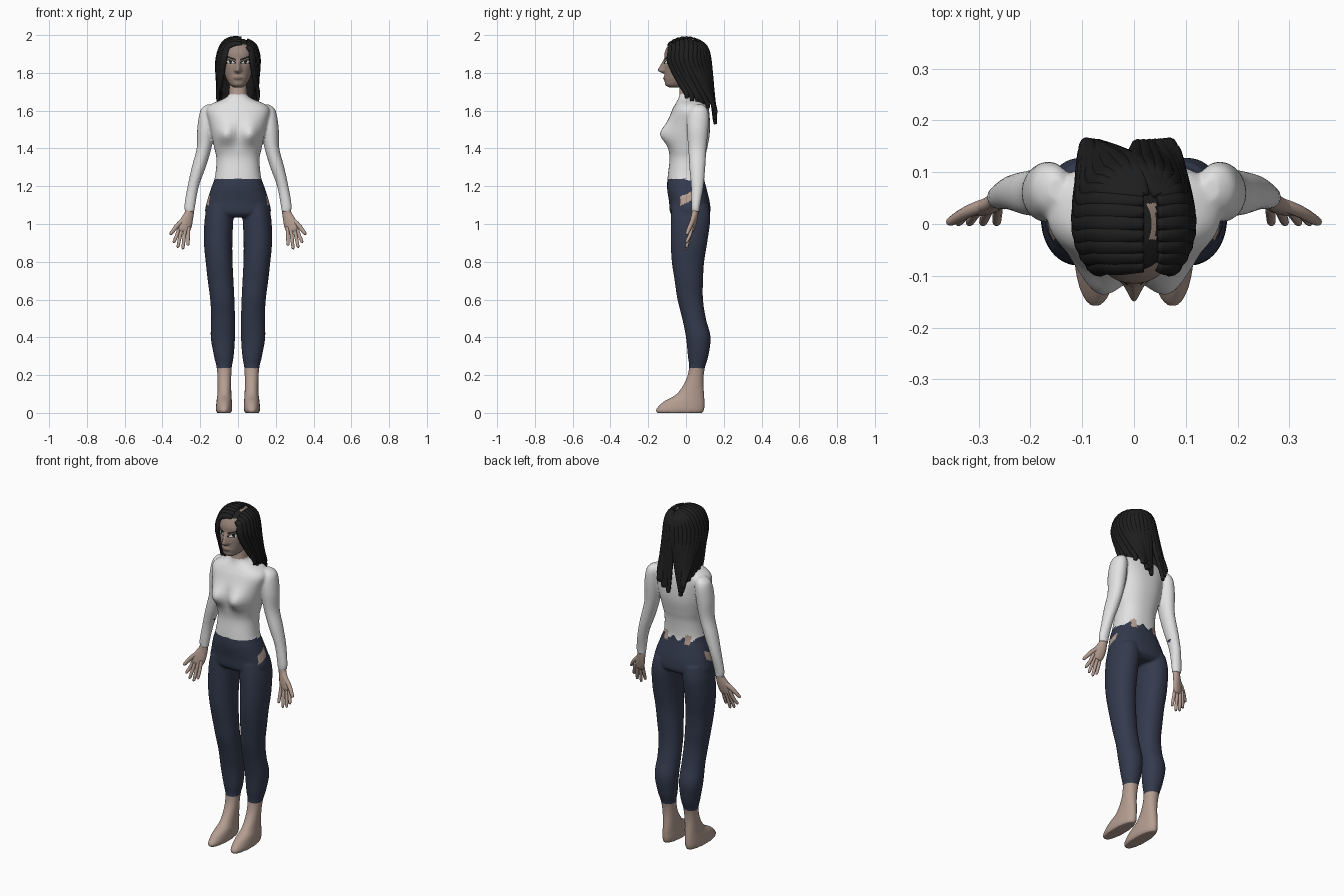
import bpy, bmesh, math
from mathutils import Vector

if "Cube" in bpy.data.objects:
    bpy.data.objects.remove(bpy.data.objects["Cube"])

def mat(name, r, g, b):
    m = bpy.data.materials.new(name)
    m.diffuse_color = (r, g, b, 1)
    m.use_nodes = True
    m.node_tree.nodes["Principled BSDF"].inputs["Base Color"].default_value = m.diffuse_color
    return m

SKIN = mat("skin", .46, .34, .285)
FACE = mat("face_skin", .33, .245, .205)
SHIRT = mat("shirt_white", .76, .76, .76)
PANTS = mat("trouser_navy", .034, .043, .075)
HAIR = mat("hair_black", .013, .013, .013)
WHITE = mat("eye_white", .7, .7, .68)
LIPS = mat("lip_brown", .22, .14, .12)

def spline(keys, n):
    """Catmull-Rom through tuples of any length."""
    out = []
    for i in range(len(keys) - 1):
        a, b, c, d = keys[max(i - 1, 0)], keys[i], keys[i + 1], keys[min(i + 2, len(keys) - 1)]
        for k in range(n):
            t = k / n
            out.append(tuple(.5 * (2*q + (r - p)*t + (2*p - 5*q + 4*r - s)*t*t + (3*q - p - 3*r + s)*t**3)
                             for p, q, r, s in zip(a, b, c, d)))
    return out + [tuple(keys[-1])]

def bridge(bm, rings):
    rows = [[bm.verts.new(p) for p in r] for r in rings]
    m = len(rows[0])
    for a, b in zip(rows, rows[1:]):
        for j in range(m):
            bm.faces.new((a[j], a[(j + 1) % m], b[(j + 1) % m], b[j]))
    bm.faces.new(rows[0])
    bm.faces.new(rows[-1])

def loft(bm, keys, n=6, sides=48, e=2.0, side=1, warp=None):
    """Horizontal rings: centre x, half width, front y, back y, z."""
    rings = []
    for cx, hw, yf, yb, z in spline(keys, n):
        ring = []
        for j in range(sides):
            a = 2 * math.pi * j / sides
            c, s = math.cos(a), math.sin(a)
            x = cx + hw * math.copysign(abs(c) ** (2 / e), c)
            y = (yf + yb) / 2 + (yb - yf) / 2 * math.copysign(abs(s) ** (2 / e), s)
            if warp:
                y = warp(x, y, z)
            ring.append((x * side, y, z))
        rings.append(ring)
    bridge(bm, rings)

def tube(bm, keys, outward, n=5, sides=10):
    """Flattened tube: x, y, z, half width, half thickness."""
    pts = spline(keys, n)
    rings = []
    for i, p in enumerate(pts):
        c = Vector(p[:3])
        t = (Vector(pts[min(i + 1, len(pts) - 1)][:3]) - Vector(pts[max(i - 1, 0)][:3])).normalized()
        o = outward(c)
        o = (o - t * o.dot(t)).normalized()
        w = t.cross(o)
        rings.append([c + w * p[3] * math.cos(2*math.pi*j/sides) + o * p[4] * math.sin(2*math.pi*j/sides)
                      for j in range(sides)])
    bridge(bm, rings)

def finish(name, bm, mats):
    bmesh.ops.recalc_face_normals(bm, faces=bm.faces)
    me = bpy.data.meshes.new(name)
    bm.to_mesh(me)
    bm.free()
    for m in mats:
        me.materials.append(m)
    ob = bpy.data.objects.new(name, me)
    bpy.context.collection.objects.link(ob)
    me.polygons.foreach_set("use_smooth", [True] * len(me.polygons))
    return ob

def bell(x, z, w, h):
    return math.exp(-(x / w) ** 2 - (z / h) ** 2)

# Body: torso, legs and arms fused by remeshing
bm = bmesh.new()
def bust(x, y, z):
    return y - .048 * bell(abs(x) - .066, z - 1.475, .05, .055) if y < 0 else y
loft(bm, [(0, .12, -.06, .10, 1.035), (0, .172, -.084, .128, 1.06), (0, .164, -.09, .125, 1.12),
          (0, .142, -.10, .108, 1.19), (0, .122, -.097, .095, 1.25), (0, .114, -.087, .10, 1.34),
          (0, .125, -.092, .112, 1.40), (0, .14, -.098, .125, 1.47), (0, .155, -.095, .127, 1.54),
          (0, .168, -.075, .122, 1.60), (0, .145, -.058, .115, 1.633), (0, .09, -.044, .10, 1.657),
          (0, .052, -.036, .08, 1.68), (0, .047, -.034, .07, 1.71), (0, .045, -.034, .068, 1.78)],
     e=2.3, warp=bust)
for s in (1, -1):
    loft(bm, [(.075, .038, -.155, .088, 0), (.074, .043, -.158, .097, .02), (.073, .041, -.118, .098, .06),
              (.072, .037, -.05, .096, .10), (.072, .036, -.002, .092, .17), (.073, .040, .016, .10, .24),
              (.075, .052, .01, .118, .30), (.080, .064, 0, .13, .40), (.079, .063, -.02, .105, .50),
              (.083, .064, -.045, .09, .60), (.092, .068, -.06, .09, .70), (.100, .071, -.075, .096, .80),
              (.105, .075, -.08, .112, .90), (.101, .076, -.08, .128, 1.02), (.09, .072, -.075, .12, 1.10)],
         side=s, e=2.15)
    loft(bm, [(.255, .025, .03, .072, 1.065), (.255, .029, .028, .076, 1.10), (.237, .030, .027, .093, 1.20),
              (.208, .037, .018, .102, 1.30), (.180, .039, .012, .108, 1.40), (.170, .046, .004, .118, 1.50),
              (.164, .043, .008, .120, 1.57), (.158, .036, .022, .112, 1.61), (.15, .015, .045, .09, 1.632)],
         side=s)
raw = finish("body_raw", bm, [])
md = raw.modifiers.new("fuse", 'REMESH')
md.mode = 'VOXEL'
md.voxel_size = .0065
sm = raw.modifiers.new("soften", 'SMOOTH')
sm.factor = .5
sm.iterations = 4
bpy.context.view_layer.update()
dg = bpy.context.evaluated_depsgraph_get()
me = bpy.data.meshes.new_from_object(raw.evaluated_get(dg))
bpy.data.objects.remove(raw)
body = bpy.data.objects.new("clothed_body", me)
bpy.context.collection.objects.link(body)
me.materials.clear()
for m in (SKIN, SHIRT, PANTS):
    me.materials.append(m)

def body_colour(c):
    ax = abs(c.x)
    if c.z < .235 or c.z > 1.685:
        return 0
    if ax > .197 and c.z > 1.03:
        return 1                                   # sleeves
    if ax > .1 and -.03 < c.y < .035 and abs(c.z - 1.135 - .45 * c.y) < .024:
        return 0                                   # torn hip patches
    if .055 < ax < .085 and c.y > .04 and 1.215 < c.z < 1.27 - .5 * abs(ax - .07):
        return 0                                   # gaps at the back hem
    hem = 1.24 + (.012 * math.sin(95 * c.x) if c.y > 0 else 0)
    return 2 if c.z < hem else 1

for p in me.polygons:
    p.use_smooth = True
    p.material_index = body_colour(p.center)

# Hands: palm, four fingers and a thumb each
for s, label in ((1, "left"), (-1, "right")):
    bm = bmesh.new()
    def limb(keys):
        tube(bm, [(k[0] * s,) + k[1:] for k in keys], lambda c: Vector((.15 * s, 1, .3)), sides=12)
    limb([(.253, .05, 1.09, .022, .018), (.260, .047, 1.05, .026, .017), (.274, .038, 1.01, .035, .016),
          (.284, .03, .975, .034, .013), (.287, .028, .96, .026, .009)])
    for bx, tx, tz in ((.310, .338, .90), (.294, .317, .876), (.277, .291, .868), (.262, .265, .886)):
        limb([(bx, .032, .985, .009, .009), ((bx + tx) / 2, .02, .94, .0095, .009),
              (tx, .004, tz + .008, .008, .008), (tx, .002, tz, .003, .003)])
    limb([(.272, .042, 1.035, .014, .013), (.318, .025, .995, .013, .012),
          (.352, .006, .953, .009, .009), (.358, .002, .944, .004, .004)])
    finish(label + "_hand", bm, [SKIN])

# Head: one loft with nose, eye sockets and lips pushed into it
bm = bmesh.new()
def features(x, y, z):
    if y > -.03:
        return y
    nose = max(0, min((1.875 - z) / .06, (z - 1.793) / .018, 1))
    y -= .035 * nose * math.exp(-(x / (.009 + .007 * nose)) ** 2)
    y += .009 * bell(abs(x) - .038, z - 1.86, .02, .014)
    y -= .007 * bell(x, z - 1.772, .025, .01)
    return y
loft(bm, [(0, .02, -.085, -.02, 1.722), (0, .040, -.108, .01, 1.735), (0, .057, -.113, .05, 1.76),
          (0, .070, -.114, .08, 1.79), (0, .080, -.115, .098, 1.83), (0, .086, -.115, .107, 1.87),
          (0, .086, -.112, .105, 1.91), (0, .070, -.090, .085, 1.95), (0, .034, -.05, .05, 1.98)],
     n=10, sides=160, e=2.15, warp=features)
head = finish("head", bm, [FACE, HAIR, WHITE, LIPS])

def head_colour(c):
    if abs(c.x - .033) < .009 and -.03 < c.y < .04 and c.z > 1.93:
        return 0                                   # scalp at the parting
    if (c.y > -.035 and c.z > 1.77) or c.z > 1.95:
        return 1
    if c.y > -.05:
        return 0
    dx = abs(c.x) - .04
    dz = c.z - 1.857 - .15 * dx
    e = (dx / .021) ** 2 + (dz / .008) ** 2
    if e < 1:
        return 1 if abs(dx) < .007 else 2          # iris and eye white
    if e < 1.9 or (abs(dz - .022 - .2 * dx) < .004 and abs(dx) < .028):
        return 1                                   # eye line and brow
    return 3 if (c.x / .026) ** 2 + ((c.z - 1.772) / .009) ** 2 < 1 else 0

for p in head.data.polygons:
    p.material_index = head_colour(p.center)

# Hair: locks sweeping from the side parting and hanging down the back
def dome(x, y):
    return 1.86 + .127 * math.sqrt(max(.02, 1 - (x / .115) ** 2 - (y / .128) ** 2))

def out_of_head(c):
    return c - Vector((0, .015, min(c.z, 1.86)))

for s, label in ((1, "left"), (-1, "right")):
    bm = bmesh.new()
    count = 13
    for i in range(count):
        f = i / (count - 1)
        a = math.radians(46 + 132 * f)
        x0, y0 = .033 + s * .014, min(.055, -.12 * math.cos(a))
        x2, y2 = s * .108 * math.sin(a), .002 - .122 * math.cos(a)
        xe = s * (.106 - (.098 if s > 0 else .035) * f ** 1.5)
        ye = .152 * min(1, f * 2.2)
        ze = 1.665 - .135 * f ** .7 + .01 * (i % 3)
        keys = [(x0, y0, dome(x0, y0), .011, .008)]
        for k in (.45, .8):
            x, y = x0 + (x2 - x0) * k, y0 + (y2 - y0) * k
            keys.append((x, y, dome(x, y), .018, .012))
        keys += [(x2, y2, 1.86, .020, .013),
                 ((x2 + xe) / 2, y2 + (ye - y2) * .55, (1.86 + ze) / 2, .018, .012),
                 (xe, ye, ze + .03, .014, .011), (xe, ye + .004, ze, .010, .008)]
        tube(bm, keys, out_of_head)
    finish(label + "_hair_locks", bm, [HAIR])
